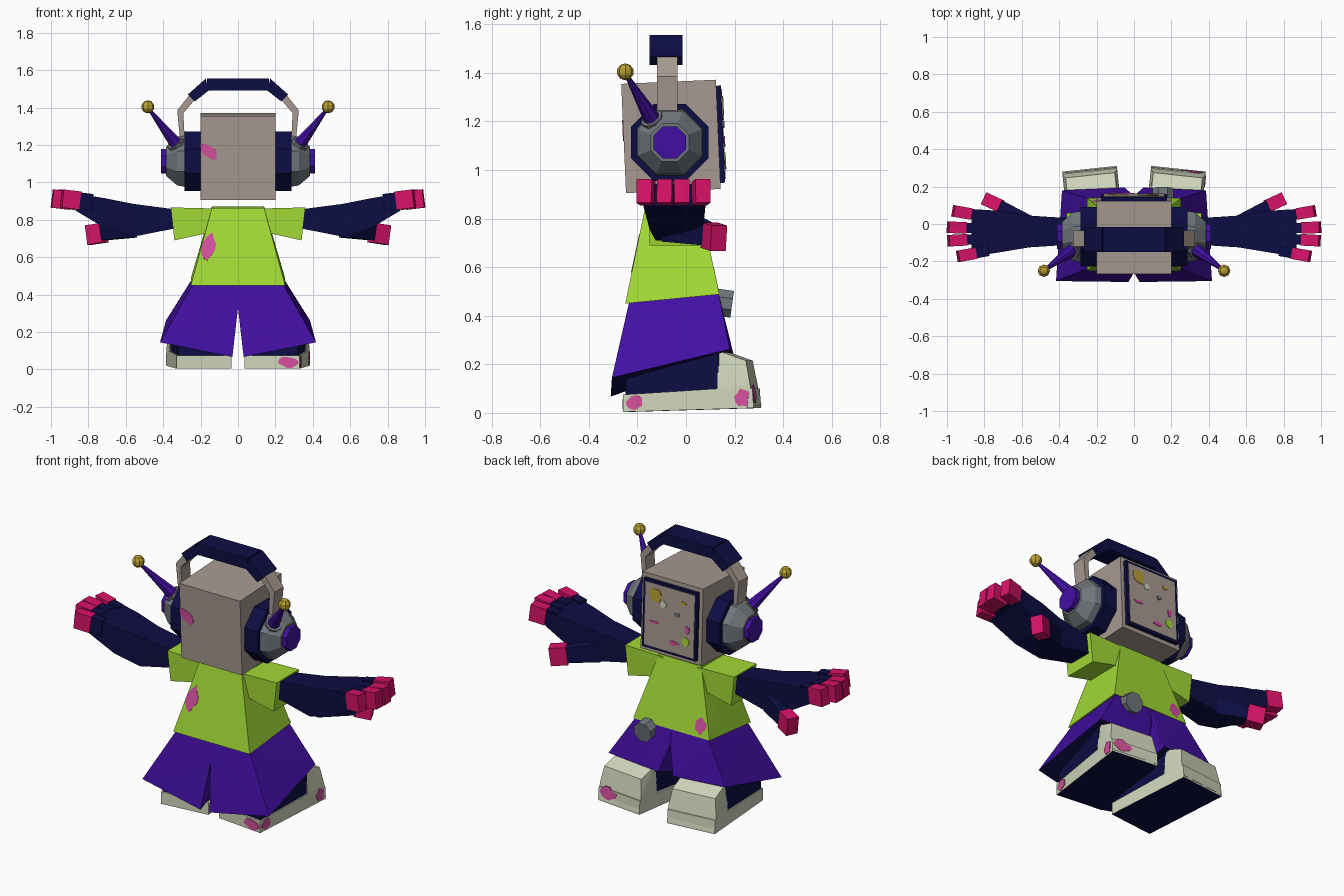
import bpy, bmesh, random
from math import radians, cos, sin, pi
from mathutils import Matrix, Vector

random.seed(4)
cube = bpy.data.objects.get("Cube")
if cube:
    bpy.data.objects.remove(cube)


def material(name, r, g, b):
    lin = [((c / 255 + 0.055) / 1.055) ** 2.4 for c in (r, g, b)] + [1]
    m = bpy.data.materials.new(name)
    m.use_nodes = True
    m.diffuse_color = lin
    m.node_tree.nodes["Principled BSDF"].inputs["Base Color"].default_value = lin
    return m


TAUPE = material("taupe", 167, 154, 145)
NAVY = material("navy", 13, 13, 68)
PURPLE = material("purple", 66, 15, 162)
LIME = material("lime", 162, 218, 54)
MAGENTA = material("magenta", 215, 18, 104)
PINK = material("paint pink", 214, 80, 160)
BONE = material("bone white", 208, 214, 188)
GREY = material("grey", 112, 118, 124)
GOLD = material("gold", 186, 160, 48)


def rot(deg, axis):
    return Matrix.Rotation(radians(deg), 4, axis)


def finish(bm, name, *mats):
    bmesh.ops.recalc_face_normals(bm, faces=bm.faces)
    me = bpy.data.meshes.new(name)
    bm.to_mesh(me)
    bm.free()
    for m in mats:
        me.materials.append(m)
    ob = bpy.data.objects.new(name, me)
    bpy.context.collection.objects.link(ob)
    return ob


def hull(name, points, mat, s=1, mtx=Matrix(), under=None):
    """Flat-faced solid around the points; s = -1 mirrors it; under colours its bottom."""
    bm = bmesh.new()
    for p in points:
        v = mtx @ Vector(p)
        bm.verts.new((v.x * s, v.y, v.z))
    res = bmesh.ops.convex_hull(bm, input=bm.verts)
    junk = [v for v in bm.verts if not v.link_faces]
    bmesh.ops.delete(bm, geom=junk, context='VERTS')
    bmesh.ops.dissolve_limit(bm, angle_limit=radians(1), verts=bm.verts, edges=bm.edges)
    bmesh.ops.recalc_face_normals(bm, faces=bm.faces)
    if under:
        for f in bm.faces:
            f.normal_update()
            f.material_index = int(f.normal.z < -0.6)
    return finish(bm, name, mat, *([under] if under else []))


def box_pts(x0, x1, y0, y1, z0, z1):
    return [(x, y, z) for x in (x0, x1) for y in (y0, y1) for z in (z0, z1)]


def sized(w, d, h):
    return box_pts(-w / 2, w / 2, -d / 2, d / 2, -h / 2, h / 2)


def extrude(profile, axis, a, b):
    """Points of a profile swept along x or y."""
    if axis == 'X':
        return [(t, p, q) for t in (a, b) for p, q in profile]
    return [(p, t, q) for t in (a, b) for p, q in profile]


def taper(name, start, end, r1, r2, n, mat, turn=0):
    """Tapered n-sided bar between two points."""
    start, end = Vector(start), Vector(end)
    d = end - start
    m = Matrix.Translation((start + end) / 2) @ d.to_track_quat('Z', 'Y').to_matrix().to_4x4() @ rot(turn, 'Z')
    bm = bmesh.new()
    bmesh.ops.create_cone(bm, cap_ends=True, segments=n, radius1=r1, radius2=r2, depth=d.length, matrix=m)
    return finish(bm, name, mat)


def splat(name, mtx, w, h, mat):
    """Irregular thin paint patch in the local xy plane."""
    n = 11
    rs = [random.uniform(0.65, 1.05) for _ in range(n)]
    bm = bmesh.new()
    rings = [[bm.verts.new(mtx @ Vector((cos(2 * pi * i / n) * r * w / 2, sin(2 * pi * i / n) * r * h / 2, z)))
              for i, r in enumerate(rs)] for z in (-0.002, 0.003)]
    bm.faces.new(rings[0])
    bm.faces.new(rings[1])
    for i in range(n):
        j = (i + 1) % n
        bm.faces.new((rings[0][i], rings[0][j], rings[1][j], rings[1][i]))
    return finish(bm, name, mat)


# Head with the screen panel on its back
head = Matrix.Translation((0, -0.062, 1.138)) @ rot(2.5, 'X')
hull("head", sized(0.4, 0.39, 0.45), TAUPE, mtx=head)
hull("screen_frame", sized(0.355, 0.03, 0.4), NAVY, mtx=head @ Matrix.Translation((0, 0.2, 0)))
hull("screen", sized(0.325, 0.008, 0.37), TAUPE, mtx=head @ Matrix.Translation((0, 0.214, 0)))
splat("head_paint", head @ Matrix.Translation((-0.15, -0.195, 0.035)) @ rot(90, 'X') @ rot(-45, 'Z'), 0.13, 0.075, PINK)
for i, (x, z, w, h, m) in enumerate([
        (0.1, 0.12, 0.09, 0.1, GOLD), (0.04, 0.08, 0.04, 0.05, BONE), (-0.11, -0.1, 0.05, 0.06, LIME),
        (0.1, -0.04, 0.07, 0.02, PINK), (-0.03, -0.13, 0.08, 0.03, PINK), (-0.12, -0.03, 0.04, 0.05, PINK),
        (-0.05, 0.04, 0.04, 0.03, GREY), (-0.09, 0.12, 0.04, 0.03, GOLD)]):
    splat(f"screen_paint_{i}", head @ Matrix.Translation((x, 0.219, z)) @ rot(-90, 'X'), w, h, m)

# Headband
top = [(0.268, 1.47), (0.172, 1.555), (0.158, 1.49), (0.232, 1.432)]
for s, side in ((1, "left"), (-1, "right")):
    hull(f"{side}_band_bend", extrude(top, 'Y', -0.15, -0.015), NAVY, s)
hull("band_top", box_pts(-0.165, 0.165, -0.15, -0.015, 1.49, 1.555), NAVY)

for s, side in ((1, "left"), (-1, "right")):
    # Headphone cup, cap and band arm
    cy, cz = -0.067, 1.113
    for part, x0, x1, r0, r1, mat in (("ear_pad", 0.195, 0.287, 0.172, 0.172, NAVY),
                                      ("ear_cup", 0.285, 0.325, 0.147, 0.14, GREY),
                                      ("ear_cone", 0.325, 0.385, 0.14, 0.085, GREY),
                                      ("ear_cap", 0.37, 0.412, 0.072, 0.072, PURPLE)):
        taper(f"{side}_{part}", (s * x0, cy, cz), (s * x1, cy, cz), r0, r1, 8, mat, 22.5)
    hull(f"{side}_band_post", extrude([(0.285, 1.23), (0.31, 1.23), (0.325, 1.385), (0.292, 1.37)], 'Y', -0.12, -0.035), TAUPE, s)
    hull(f"{side}_band_slope", extrude([(0.325, 1.385), (0.292, 1.37), (0.22, 1.455), (0.25, 1.48)], 'Y', -0.12, -0.035), TAUPE, s)

    # Antenna
    taper(f"{side}_antenna_base", (s * 0.315, -0.125, 1.185), (s * 0.338, -0.142, 1.214), 0.048, 0.048, 8, GREY)
    taper(f"{side}_antenna", (s * 0.33, -0.137, 1.205), (s * 0.475, -0.245, 1.39), 0.036, 0.008, 8, PURPLE)
    bm = bmesh.new()
    bmesh.ops.create_uvsphere(bm, u_segments=8, v_segments=5, radius=0.035,
                              matrix=Matrix.Translation((s * 0.482, -0.25, 1.404)))
    finish(bm, f"{side}_antenna_ball", GOLD)

    # Sleeve
    hull(f"{side}_sleeve", extrude([(0.11, 0.86), (0.36, 0.866), (0.34, 0.69), (0.16, 0.73)], 'Y', -0.15, 0.06), LIME, s)

    # Arm and palm: x, y range, z range of each section
    cuts = [(0.33, -0.11, 0.03, 0.755, 0.855), (0.56, -0.125, 0.045, 0.71, 0.885),
            (0.71, -0.15, 0.07, 0.755, 0.915), (0.87, -0.175, 0.08, 0.85, 0.942)]
    for part, a, b in zip(("forearm", "wrist", "palm"), cuts, cuts[1:]):
        hull(f"{side}_{part}", [p for c in (a, b) for p in box_pts(c[0], c[0], *c[1:])], NAVY, s)
    for i, (x, y, ang) in enumerate([(0.92, 0.062, 10), (0.948, -0.019, 2), (0.945, -0.087, -3), (0.895, -0.165, -10)]):
        m = Matrix.Translation((x, y, 0.908)) @ rot(ang, 'Z') @ rot(-7, 'Y')
        hull(f"{side}_fingertip_{i}", sized(0.095, 0.062, 0.098), MAGENTA, s, m)
        hull(f"{side}_finger_{i}", sized(0.09, 0.054, 0.088), NAVY, s, m @ Matrix.Translation((-0.07, 0, 0)))

    # Thumb
    thumb = Matrix.Translation((0.755, 0.115, 0.725)) @ rot(25, 'Z') @ rot(8, 'Y')
    hull(f"{side}_thumb_tip", sized(0.095, 0.07, 0.105), MAGENTA, s, thumb)
    root = [thumb @ Vector(p) for p in box_pts(-0.06, -0.03, -0.032, 0.03, -0.04, 0.042)]
    hull(f"{side}_thumb_root", root + box_pts(0.54, 0.6, -0.1, 0.04, 0.705, 0.82), NAVY, s)

    # Shorts leg: front outline, then back outline
    hull(f"{side}_shorts", [(0, -0.235, 0.452), (0.243, -0.235, 0.452), (0.417, -0.305, 0.145),
                            (0.03, -0.31, 0.067), (0, -0.26, 0.33),
                            (0, 0.135, 0.488), (0.243, 0.135, 0.488), (0.385, 0.18, 0.262),
                            (0.05, 0.195, 0.245), (0, 0.15, 0.4)], PURPLE, s, under=NAVY)

    # Leg and shoe, turned slightly outward
    foot = Matrix.Translation((0.207, 0, 0)) @ rot(-6, 'Z')
    hull(f"{side}_leg", box_pts(-0.135, 0.14, -0.235, 0.15, 0.06, 0.25), NAVY, s, foot)
    hull(f"{side}_sole", extrude([(-0.245, 0.004), (-0.245, 0.075), (0.15, 0.1), (0.29, 0.1), (0.295, 0.02)],
                                 'X', -0.147, 0.147), BONE, s, foot, under=NAVY)
    toe = [(x, y, z) for w, y, z in ((0.147, 0.145, 0.09), (0.147, 0.297, 0.03), (0.147, 0.28, 0.12),
                                     (0.132, 0.145, 0.25), (0.132, 0.165, 0.25), (0.132, 0.262, 0.215))
           for x in (-w, w)]
    hull(f"{side}_toe", toe, BONE, s, foot)

# Shirt, paint on it and the knob at the back of the waist
hull("shirt", [(s * x, y, z) for s in (1, -1) for x, y, z in
               ((0.252, -0.25, 0.45), (0.252, 0.138, 0.488), (0.14, -0.165, 0.862), (0.14, 0.055, 0.87))], LIME)
splat("shirt_paint_front", Matrix.Translation((-0.16, -0.208, 0.65)) @ rot(78, 'X') @ rot(-20, 'Z'), 0.1, 0.17, PINK)
splat("shirt_paint_back", Matrix.Translation((-0.18, 0.122, 0.55)) @ rot(-78, 'X'), 0.09, 0.1, PINK)
taper("waist_knob", (0.155, 0.12, 0.457), (0.155, 0.19, 0.447), 0.06, 0.06, 8, GREY, 22.5)

# Paint on the left shoe
for i, (x, y, z, r, w, h) in enumerate([(0.148, -0.2, 0.04, rot(90, 'Y'), 0.07, 0.09),
                                        (0.148, 0.25, 0.06, rot(90, 'Y'), 0.08, 0.07),
                                        (0.09, -0.246, 0.04, rot(90, 'X'), 0.11, 0.07),
                                        (0.08, 0.29, 0.075, rot(-84, 'X'), 0.12, 0.08)]):
    splat(f"shoe_paint_{i}", foot @ Matrix.Translation((x, y, z)) @ r, w, h, PINK)
